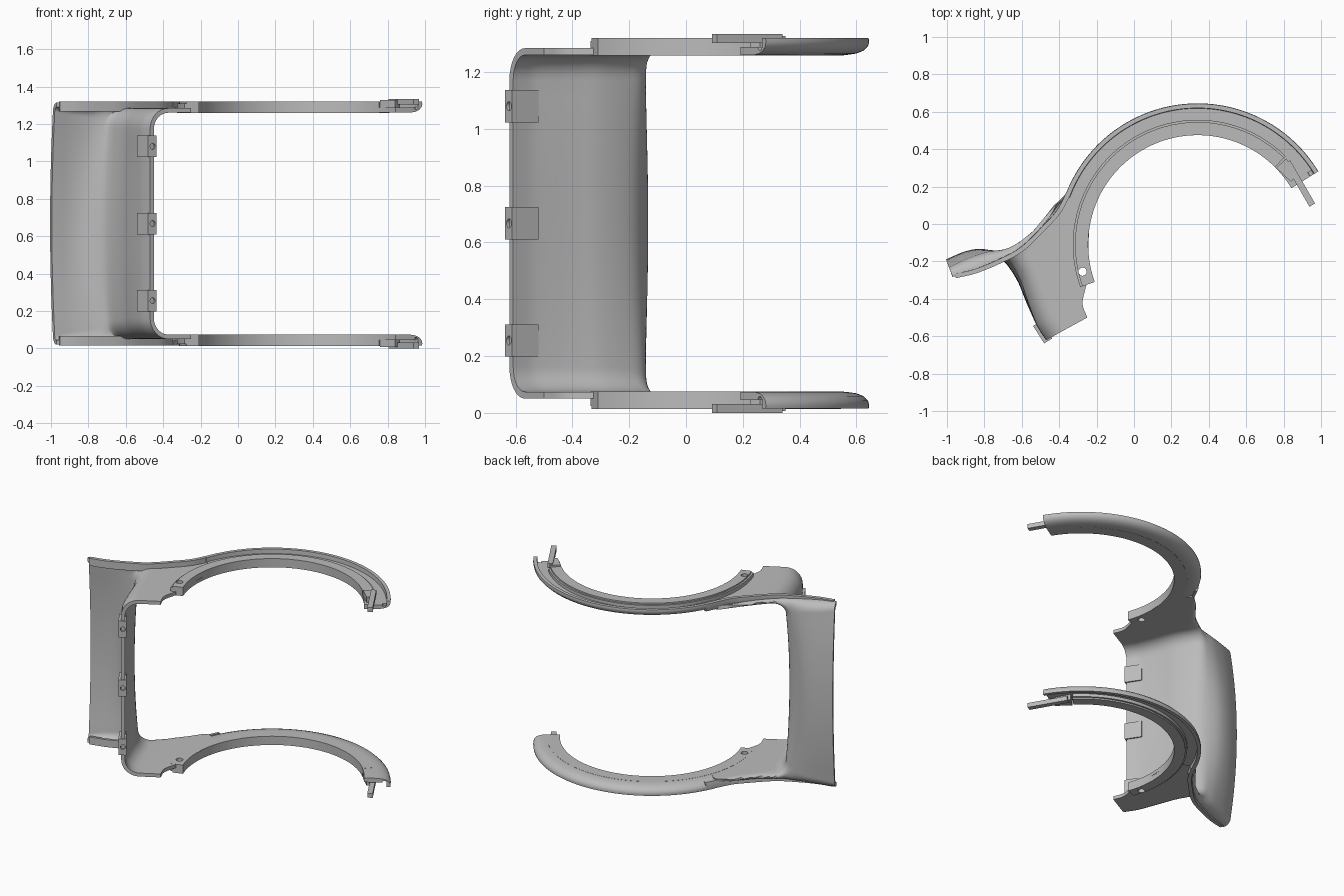
import bpy, bmesh, math
from mathutils import Vector

if "Cube" in bpy.data.objects:
    bpy.data.objects.remove(bpy.data.objects["Cube"])

MID = 0.667            # mirror height
CX, CY = 0.34, -0.11   # centre of the arm arcs

grey = bpy.data.materials.new("light grey plastic")
grey.diffuse_color = (0.5, 0.5, 0.5, 1)
grey.use_nodes = True
grey.node_tree.nodes["Principled BSDF"].inputs["Base Color"].default_value = grey.diffuse_color


def make(name, verts, faces):
    me = bpy.data.meshes.new(name)
    bm = bmesh.new()
    vs = [bm.verts.new(v) for v in verts]
    for f in faces:
        bm.faces.new([vs[i] for i in f])
    bmesh.ops.recalc_face_normals(bm, faces=bm.faces)
    bm.to_mesh(me)
    bm.free()
    me.materials.append(grey)
    ob = bpy.data.objects.new(name, me)
    bpy.context.collection.objects.link(ob)
    return ob


def prism(name, pts, z0, z1):
    n = len(pts)
    verts = [(x, y, z) for z in (z0, z1) for x, y in pts]
    faces = [list(range(n)), list(range(n, 2 * n))]
    faces += [[i, (i + 1) % n, n + (i + 1) % n, n + i] for i in range(n)]
    return make(name, verts, faces)


def sweep(name, path, profile, side):
    """Closed profile of (outward offset, height) swept along a flat path."""
    n, m, verts = len(path), len(profile), []
    for i, p in enumerate(path):
        t = (path[min(i + 1, n - 1)] - path[max(i - 1, 0)]).normalized()
        out = Vector((t.y, -t.x))
        for o, z in profile:
            q = p + out * o
            verts.append((q.x, q.y, MID + side * z))
    faces = [[i * m + j, i * m + (j + 1) % m, (i + 1) * m + (j + 1) % m, (i + 1) * m + j]
             for i in range(n - 1) for j in range(m)]
    faces += [list(range(m)), list(range((n - 1) * m, n * m))]
    return make(name, verts, faces)


def arc(r, a0, a1, n):
    angs = [math.radians(a0 + (a1 - a0) * i / n) for i in range(n + 1)]
    return [Vector((CX + r * math.cos(a), CY + r * math.sin(a))) for a in angs]


def smooth(points, steps):
    """Catmull-Rom curve through the points."""
    p = [Vector(q) for q in points]
    p = [2 * p[0] - p[1]] + p + [2 * p[-1] - p[-2]]
    res = []
    for k in range(1, len(p) - 2):
        a, b, c, d = p[k - 1:k + 3]
        for s in range(steps):
            t = s / steps
            res.append(0.5 * (2 * b + (c - a) * t + (2 * a - 5 * b + 4 * c - d) * t * t
                              + (3 * b - a - 3 * c + d) * t ** 3))
    return res + [p[-2]]


def drill(ob, loc, direction, r, depth):
    bpy.ops.mesh.primitive_cylinder_add(vertices=24, radius=r, depth=depth, location=loc)
    cut = bpy.context.object
    cut.hide_render = True
    cut.rotation_euler = Vector(direction).to_track_quat('Z', 'Y').to_euler()
    apply_mod(ob, 'BOOLEAN', object=cut, operation='DIFFERENCE', solver='EXACT')
    bpy.data.objects.remove(cut)


def apply_mod(ob, kind, **opts):
    mod = ob.modifiers.new("mod", kind)
    for k, v in opts.items():
        setattr(mod, k, v)
    bpy.ops.object.select_all(action='DESELECT')
    ob.select_set(True)
    bpy.context.view_layer.objects.active = ob
    bpy.ops.object.modifier_apply(modifier=mod.name)


# Curved shell: wall line (mid height) paired with the border of the end plates
wall = [(-1, -.2), (-.9, -.158), (-.82, -.145), (-.745, -.16), (-.69, -.19), (-.645, -.245),
        (-.605, -.315), (-.575, -.39), (-.545, -.46), (-.505, -.545), (-.46, -.615)]
border = [(-.97, -.283), (-.85, -.245), (-.73, -.195), (-.6, -.125), (-.47, .01), (-.35, .165),
          (-.25, .05), (-.245, -.15), (-.25, -.3), (-.275, -.42), (-.25, -.5)]
STEPS = 6
W, B = smooth(wall, STEPS), smooth(border, STEPS)
verts = []
for i, (w, b) in enumerate(zip(W, B)):
    k = i / STEPS
    d = (b - w).length
    bow = 0.045 * max(0, 1 - k / 9)
    r = min(0.1, (d - bow) * 0.9)
    h = 0.605 + 0.03 * max(0, 1 - k / 5)
    half = [(bow * (t / 8) ** 2, t / 8 * (h - r)) for t in range(9)]
    half += [(bow + r * (1 - math.cos(a)), h - r + r * math.sin(a))
             for a in (math.pi / 16 * j for j in range(1, 9))]
    half += [(bow + r + (d - bow - r) * j / 6, h) for j in range(1, 7)]
    section = [(s, -z) for s, z in reversed(half[1:])] + half
    for s, z in section:
        q = w.lerp(b, s / d)
        verts.append((q.x, q.y, MID + z))
m = len(section)
shell = make("curved_shell", verts,
             [[i * m + j, i * m + j + 1, (i + 1) * m + j + 1, (i + 1) * m + j]
              for i in range(len(W) - 1) for j in range(m - 1)])
apply_mod(shell, 'SOLIDIFY', thickness=0.024, offset=0)

PIN = (-0.275, -0.255)
for side, tag in ((1, "upper"), (-1, "lower")):
    # Arm with channel, rounded on the inward face (offset measured from r = 0.585)
    body = sweep(tag + "_arm", arc(.585, 31, 160, 64),
                 [(0, .593), (.09, .593), (.125, .598), (.15, .608), (.166, .624), (.17, .64),
                  (.168, .652), (.145, .652), (.143, .622), (0, .622)], side)
    drill(body, (.955, .255, MID + side * .622), (.5, -.86, 0), .013, .06)
    # Raised inner rail with a small step
    rail = sweep(tag + "_inner_rail", arc(.585, 45, 200, 72),
                 [(0, .592), (.082, .592), (.082, .643), (.07, .643), (.07, .653), (0, .653)], side)
    for part in (rail, shell):
        drill(part, (*PIN, MID + side * .62), (0, 0, 1), .022, .2)
    # Outer rim that runs on from the arm to the shell tip
    rim = arc(.742, 152, 158, 3)[:-1] + smooth(
        [(-.348, .168), (-.4, .07), (-.47, -.01), (-.6, -.135), (-.73, -.205),
         (-.85, -.253), (-.955, -.278)], 6)
    sweep(tag + "_rim", rim,
          [(-.012, .6), (.006, .6), (.013, .625), (.012, .652), (-.012, .652)], side)
    # Latch tongue at the arm end
    za, zb = sorted((MID + side * .636, MID + side * .667))
    prism(tag + "_latch_tongue", [(.805, .325), (.835, .34), (.968, .11), (.938, .092)], za, zb)
    za, zb = sorted((MID + side * .615, MID + side * .66))
    prism(tag + "_latch_base", [(.76, .3), (.815, .35), (.865, .26), (.84, .225)], za, zb)

# Three hinge tabs along the front edge of the shell
for z in (.255, MID, 1.08):
    tab = prism("hinge_tab", [(-.54, -.545), (-.48, -.638), (-.437, -.612), (-.498, -.52)],
                z - .057, z + .057)
    drill(tab, (-.457, -.622, z), (.54, -.84, 0), .016, .1)

# Smooth shading with sharp edges kept
bpy.ops.object.select_all(action='SELECT')
bpy.context.view_layer.objects.active = shell
bpy.ops.object.shade_smooth_by_angle(angle=math.radians(32))
